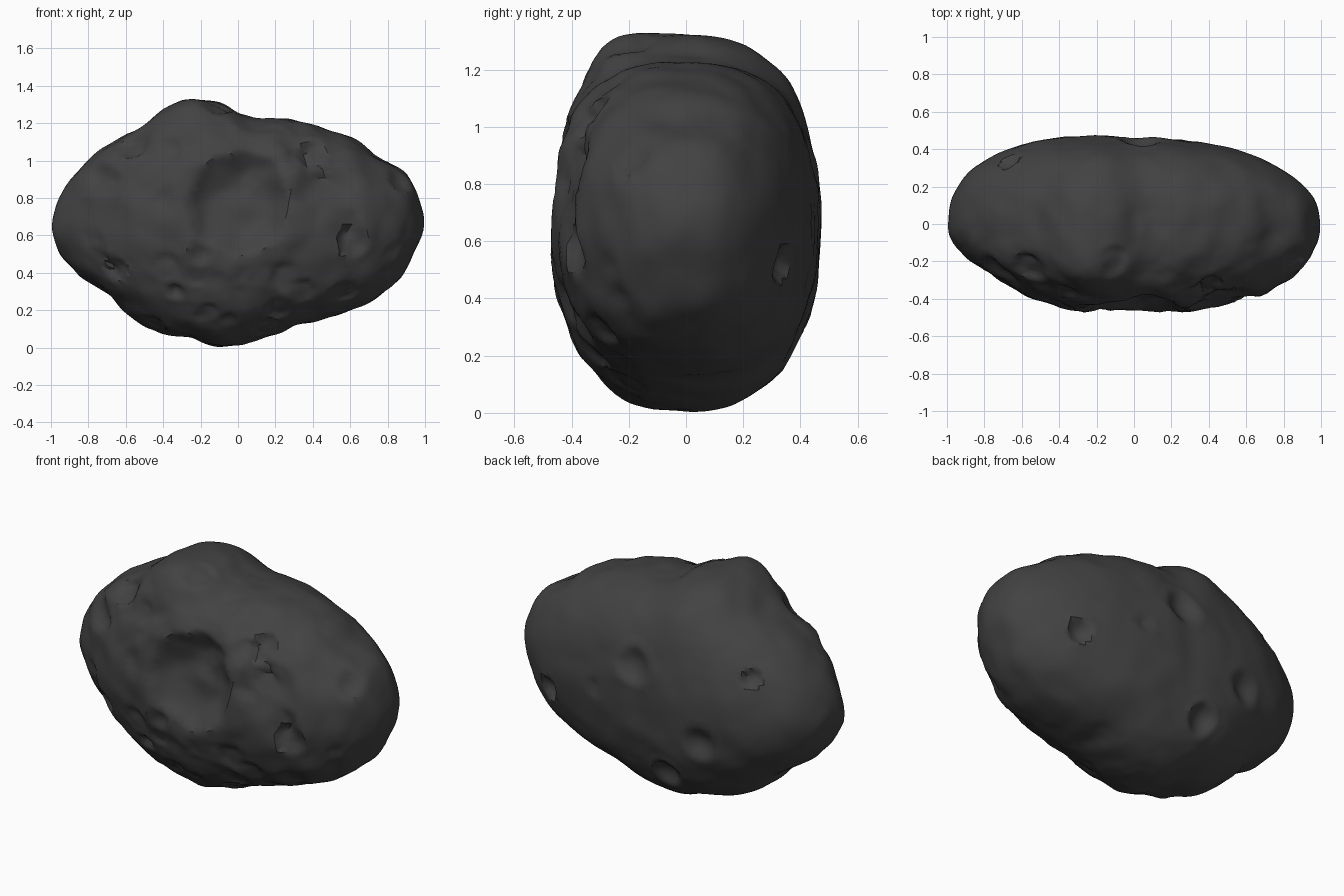
import bpy, bmesh, math, random
from mathutils import Vector, noise

old = bpy.data.objects.get("Cube")
if old:
    bpy.data.objects.remove(old, do_unlink=True)
random.seed(11)

MID = 0.66
FRONT, BACK = -1, 1

# Silhouette of the rock in x, z, anticlockwise from the left end
outline = [(1, .66), (.97, .8), (.9, .94), (.73, 1.02), (.62, 1.12), (.5, 1.16),
           (.33, 1.21), (.1, 1.22), (0, 1.25), (-.1, 1.31), (-.3, 1.32), (-.4, 1.27),
           (-.52, 1.17), (-.7, 1.08), (-.85, .95), (-.95, .82), (-1, .67), (-.95, .5),
           (-.86, .39), (-.7, .3), (-.6, .18), (-.42, .08), (-.25, .06), (-.1, 0),
           (.07, .03), (.3, .12), (.5, .17), (.68, .23), (.87, .37), (.94, .5)]
polar = sorted((math.atan2(z - MID, x) % math.tau, math.hypot(x, z - MID))
               for x, z in outline)
polar = ([(polar[-1][0] - math.tau, polar[-1][1])] + polar
         + [(polar[0][0] + math.tau, polar[0][1])])

# Craters: side, x, z, radius, depth, steepness of the wall
craters = [(FRONT, .01, .78, .27, .11, 4), (FRONT, -.65, .42, .06, .035, 3),
           (FRONT, -.33, .3, .04, .025, 3), (FRONT, .61, .57, .08, .04, 3),
           (FRONT, .4, 1.04, .07, .035, 3), (FRONT, -.2, .5, .06, .03, 2),
           (FRONT, .47, .84, .16, .035, 2), (FRONT, -.72, .9, .08, .03, 2),
           (BACK, .03, .86, .1, .04, 2), (BACK, -.66, .92, .05, .035, 3),
           (BACK, -.4, .51, .09, .04, 2), (BACK, .66, .52, .065, .045, 3),
           (BACK, -.15, .25, .08, .045, 2), (BACK, .3, .66, .045, .025, 2)]


def reach(angle):
    """Outline radius at an angle."""
    angle %= math.tau
    for (a, ra), (b, rb) in zip(polar, polar[1:]):
        if a <= angle <= b:
            return ra + (rb - ra) * (angle - a) / max(b - a, 1e-6)
    return polar[0][1]


def body_point(d):
    """Map a unit direction onto the flattened rock body."""
    flat = math.hypot(d.x, d.z) or 1
    angle = math.atan2(d.z, d.x)
    # The outline's bumps melt away towards the broad faces
    blur = .03 + .25 * abs(d.y)
    r = sum(reach(angle + i * blur) for i in (-1, -.5, 0, .5, 1)) / 5 * flat ** .84
    x, z = r * d.x / flat, r * d.z / flat
    # Back thins towards the left end, front towards the right end
    taper = 1 - .1 * x if d.y > 0 else 1 - .36 * max(0, -x) ** 3
    y = math.copysign(.47 * abs(d.y) ** .84 * taper, d.y)
    return Vector((x, y, MID + z))


def dent(p, side, x, z, radius, depth, steep):
    """Inward push of one crater, with a low raised rim."""
    if p.y * side < .05:
        return 0
    t = math.hypot(p.x - x, p.z - z) / radius
    if t > 1.6:
        return 0
    t *= 1 + .15 * noise.noise(p * 7)
    if t < 1:
        return depth * (1 - t ** steep)
    return -.08 * depth * max(0, math.sin(math.pi * min((t - 1) / .5, 1)))


def chip(p, centre, radius, tilt):
    """Inward push of a broken notch: deep at one edge, fading out at the other."""
    q = p - centre
    t = q.length / radius
    if t >= 1:
        return 0
    return radius * .32 * min(1, (1 - t) * 3) * max(0, .5 + q.dot(tilt) / radius / 2)


# Broken notches scattered over the rough front, clear of the great crater
chips = []
while len(chips) < 36:
    a, k = random.uniform(0, math.tau), math.sqrt(random.uniform(.1, .9))
    d = Vector((k * math.cos(a), -math.sqrt(1 - k * k), k * math.sin(a)))
    tilt = Vector((random.uniform(-1, 1), 0, random.uniform(-1, 1))).normalized()
    centre, radius = body_point(d), random.uniform(.04, .1)
    if math.hypot(centre.x, centre.z - .78) > .28 + radius:
        chips.append((centre, radius, tilt))

# Rock body
bm = bmesh.new()
bmesh.ops.create_icosphere(bm, subdivisions=6, radius=1)
for v in bm.verts:
    d = v.co.normalized()
    p = body_point(d)
    out = Vector((p.x, p.y * 4.5, (p.z - MID) * 2.3)).normalized()
    rough = .4 + .6 * min(1, max(0, .5 - p.y * 2))
    push = .012 * min(1, abs(d.y) * 1.5) * noise.noise(p * 4)
    push += rough * (.014 * noise.noise(p * 8) + .003 * noise.noise(p * 20))
    # Valley running over the top and down the back
    push -= .025 * math.exp(-(p.x / .1) ** 2) * max(0, p.y)
    push -= sum(dent(p, *c) for c in craters)
    push -= sum(chip(p, *c) for c in chips)
    v.co = p + out * push
    # Ridge along the upper front edge
    ridge = (p.x + .28) ** 2 / .04 + (p.y + .22) ** 2 / .02 + (p.z - 1.22) ** 2 / .02
    v.co += Vector((0, -.05, .03)) * math.exp(-ridge)

mesh = bpy.data.meshes.new("asteroid_rock")
bm.to_mesh(mesh)
bm.free()
rock = bpy.data.objects.new("asteroid_rock", mesh)
bpy.context.collection.objects.link(rock)

# Charcoal stone
stone = bpy.data.materials.new("charcoal_stone")
stone.use_nodes = True
colour = (.055, .055, .055, 1)
stone.diffuse_color = colour
stone.node_tree.nodes["Principled BSDF"].inputs["Base Color"].default_value = colour
mesh.materials.append(stone)

bpy.ops.object.select_all(action="DESELECT")
rock.select_set(True)
bpy.context.view_layer.objects.active = rock
bpy.ops.object.shade_smooth_by_angle(angle=math.radians(38))
